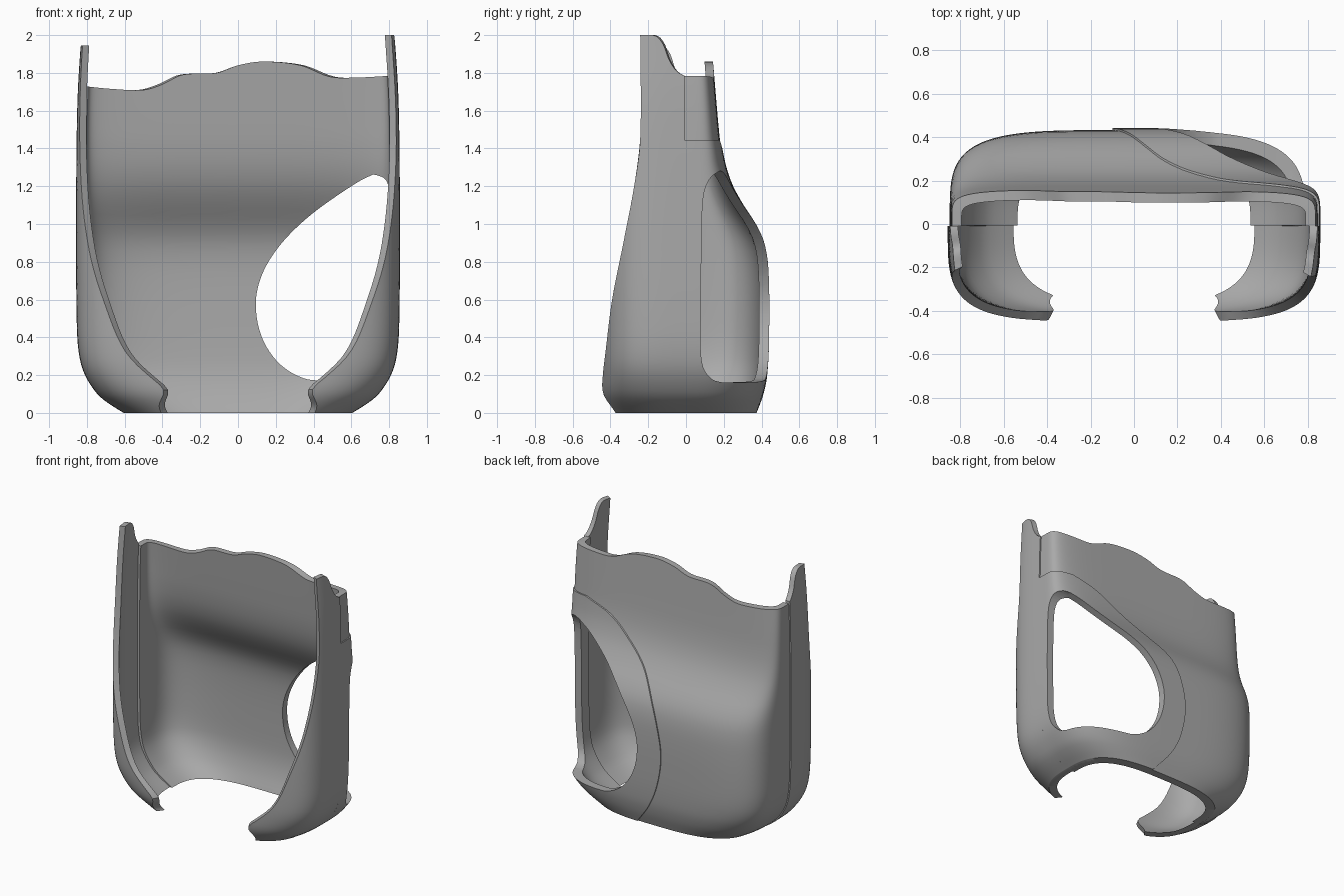
import bpy, bmesh
from math import atan2, cos, sin, pi

cube = bpy.data.objects.get("Cube")
if cube:
    bpy.data.objects.remove(cube)

grey = bpy.data.materials.new("plain grey")
grey.use_nodes = True
grey.diffuse_color = (0.4, 0.4, 0.4, 1)
grey.node_tree.nodes["Principled BSDF"].inputs["Base Color"].default_value = (0.4, 0.4, 0.4, 1)


def curve(pts, v):
    """Smooth interpolation through (key, value) points."""
    if v <= pts[0][0]:
        return pts[0][1]
    if v >= pts[-1][0]:
        return pts[-1][1]
    i = max(k for k in range(len(pts) - 1) if pts[k][0] <= v)

    def slope(k):
        p, q = pts[max(k - 1, 0)], pts[min(k + 1, len(pts) - 1)]
        return (q[1] - p[1]) / (q[0] - p[0])
    (x0, y0), (x1, y1) = pts[i], pts[i + 1]
    h = x1 - x0
    t = (v - x0) / h
    return (y0 * (1 + 2 * t) * (1 - t) ** 2 + slope(i) * h * t * (1 - t) ** 2
            + y1 * t * t * (3 - 2 * t) + slope(i + 1) * h * t * t * (t - 1))


# Profiles over height: half width, back depth, front depth, corner squareness
WIDTH = [(0, .605), (.05, .685), (.1, .745), (.2, .81), (.3, .84), (.45, .853),
         (.9, .857), (1.4, .855), (1.7, .848), (2, .83)]
BACK = [(0, .375), (.1, .41), (.2, .43), (.4, .44), (.75, .437), (.9, .415), (1, .37),
        (1.1, .305), (1.2, .25), (1.3, .215), (1.4, .195), (1.5, .183), (1.86, .152)]
FRONT = [(0, .42), (.1, .453), (.2, .457), (2, .457)]
SQUARE_BACK = [(0, 3), (.3, 4), (1, 4.5), (1.5, 6), (2, 6)]
SQUARE_FRONT = [(0, 3), (.3, 4), (2, 4)]
# Where the front opening cuts the side, as a share of the front depth
CUT = [(0, .887), (.1, .965), (.2, .963), (.33, .93), (.6, .855), (.9, .725), (1.2, .6), (1.45, .53)]
WAVE = [(-.86, 1.73), (-.7, 1.715), (-.52, 1.71), (-.42, 1.74), (-.31, 1.79), (-.12, 1.8),
        (0, 1.84), (.14, 1.86), (.35, 1.84), (.51, 1.78), (.65, 1.775), (.86, 1.785)]
HORN = [(-.24, 2), (-.16, 1.995), (-.12, 1.95), (-.09, 1.87), (-.05, 1.81), (0, 1.78)]
PATCH = [(0, .14), (.15, .02), (.32, -.06), (.55, -.1), (.75, -.07), (.93, 0), (1.1, .13),
         (1.24, .3), (1.38, .5), (1.445, .7)]
SEAM = -.02


def point(phi, z, inset):
    """Point on the rounded plan section at height z."""
    c, s = cos(phi), sin(phi)
    depth, square = (BACK, SQUARE_BACK) if s > 0 else (FRONT, SQUARE_FRONT)
    n = curve(square, z)
    r = (abs(c) ** n + abs(s) ** n) ** (-1 / n)
    return (curve(WIDTH, z) - inset) * r * c, (curve(depth, z) - inset) * r * s, z


def finish(bm, name):
    bmesh.ops.recalc_face_normals(bm, faces=bm.faces)
    mesh = bpy.data.meshes.new(name)
    bm.to_mesh(mesh)
    bm.free()
    mesh.materials.append(grey)
    ob = bpy.data.objects.new(name, mesh)
    bpy.context.collection.objects.link(ob)
    return ob


def shell(name, span, top, inset, thick, cols, rows=56, flip=1):
    """Closed curved wall; span(z) gives its angles, top(x, y) its height."""
    bm = bmesh.new()
    layers = []
    for inner in (0, 1):
        grid = []
        for i in range(cols + 1):
            f = i / cols
            a, b = span(1.8)
            x, y, _ = point(a + (b - a) * f, 1.8, inset)
            height = top(x, y)
            line = []
            for j in range(rows + 1):
                z = height * (1 - cos(pi * j / rows)) / 2
                a, b = span(z)
                extra = thick + .015 * max(0, 1 - z * 4)
                x, y, z = point(a + (b - a) * f, z, inset + inner * extra)
                line.append(bm.verts.new((x * flip, y, z)))
            grid.append(line)
        layers.append(grid)
    out, inn = layers
    for g in layers:
        for i in range(cols):
            for j in range(rows):
                bm.faces.new((g[i][j], g[i + 1][j], g[i + 1][j + 1], g[i][j + 1]))
    for i in range(cols):
        for j in (0, rows):
            bm.faces.new((out[i][j], out[i + 1][j], inn[i + 1][j], inn[i][j]))
    for j in range(rows):
        for i in (0, cols):
            bm.faces.new((out[i][j], out[i][j + 1], inn[i][j + 1], inn[i][j]))
    return finish(bm, name)


def prism(name, outline, axis, lo, hi):
    """Extrude an outline of (across, height) points along x or y."""
    keys = range(len(outline))
    us = [(k, p[0]) for k, p in zip(keys, outline)]
    vs = [(k, p[1]) for k, p in zip(keys, outline)]
    steps = [k / 5 for k in range(5 * (len(outline) - 1) + 1)]
    bm = bmesh.new()
    verts = []
    for k in steps:
        u, v = curve(us, k), curve(vs, k)
        verts.append(bm.verts.new((u, lo, v) if axis == "y" else (lo, u, v)))
    face = bm.faces.new(verts)
    new = bmesh.ops.extrude_face_region(bm, geom=[face])["geom"]
    move = (0, hi - lo, 0) if axis == "y" else (hi - lo, 0, 0)
    bmesh.ops.translate(bm, vec=move, verts=[v for v in new if isinstance(v, bmesh.types.BMVert)])
    ob = finish(bm, name)
    ob.hide_render = True
    return ob


def activate(ob):
    bpy.ops.object.select_all(action="DESELECT")
    ob.select_set(True)
    bpy.context.view_layer.objects.active = ob


def combine(ob, cutter, operation):
    mod = ob.modifiers.new("cut", "BOOLEAN")
    mod.operation, mod.object, mod.solver = operation, cutter, "EXACT"
    activate(ob)
    bpy.ops.object.modifier_apply(modifier=mod.name)


def edge_angle(z, last):
    """Angle at which a side panel ends at the front opening."""
    share, n = curve(CUT + [(2, last)], z), curve(SQUARE_FRONT, z)
    return -atan2(share, (1 - share ** n) ** (1 / n))


def patch_angle(z):
    n = curve(SQUARE_BACK, z)
    x = curve(PATCH, z) / curve(WIDTH, z)
    return atan2((1 - abs(x) ** n) ** (1 / n), x)


# Back wall with wavy top, and the raised surround of the opening
back_wall = shell("back_wall", lambda z: (SEAM, pi - SEAM),
                  lambda x, y: curve(WAVE, x), .009, .045, 110)
surround = shell("opening_surround", lambda z: (SEAM, patch_angle(z)),
                 lambda x, y: 1.445, 0, .03, 70)

# Tall side panels
left_panel = shell("left_side_panel", lambda z: (edge_angle(z, .53), SEAM),
                   lambda x, y: curve(HORN, y), 0, .036, 26)
right_panel = shell("right_side_panel", lambda z: (edge_angle(z, .46), SEAM),
                    lambda x, y: curve(HORN, y - .03) - .055, 0, .036, 26, flip=-1)

# Opening that wraps around the back corner
cutter = prism("opening_cutter", [(1.2, 1.28), (.95, 1.28), (.78, 1.28), (.7, 1.255), (.6, 1.2),
                                  (.4, 1.06), (.25, .92), (.15, .78), (.1, .64), (.1, .5),
                                  (.14, .37), (.22, .26), (.33, .19), (.45, .17), (.8, .16),
                                  (1.2, .16)], "y", 0, 1)
limit = prism("opening_limit", [(1.1, 1.3), (.3, 1.295), (.18, 1.28), (.11, 1.21), (.085, 1.05),
                                (.08, .6), (.08, .3), (.12, .195), (.2, .16), (.4, .15),
                                (1.1, .14)], "x", .01, 1.1)
combine(cutter, limit, "INTERSECT")
for part in (back_wall, surround):
    combine(part, cutter, "DIFFERENCE")
for helper in (cutter, limit):
    bpy.data.objects.remove(helper)

for part in (back_wall, surround, left_panel, right_panel):
    activate(part)
    bpy.ops.object.shade_smooth_by_angle(angle=.6)
